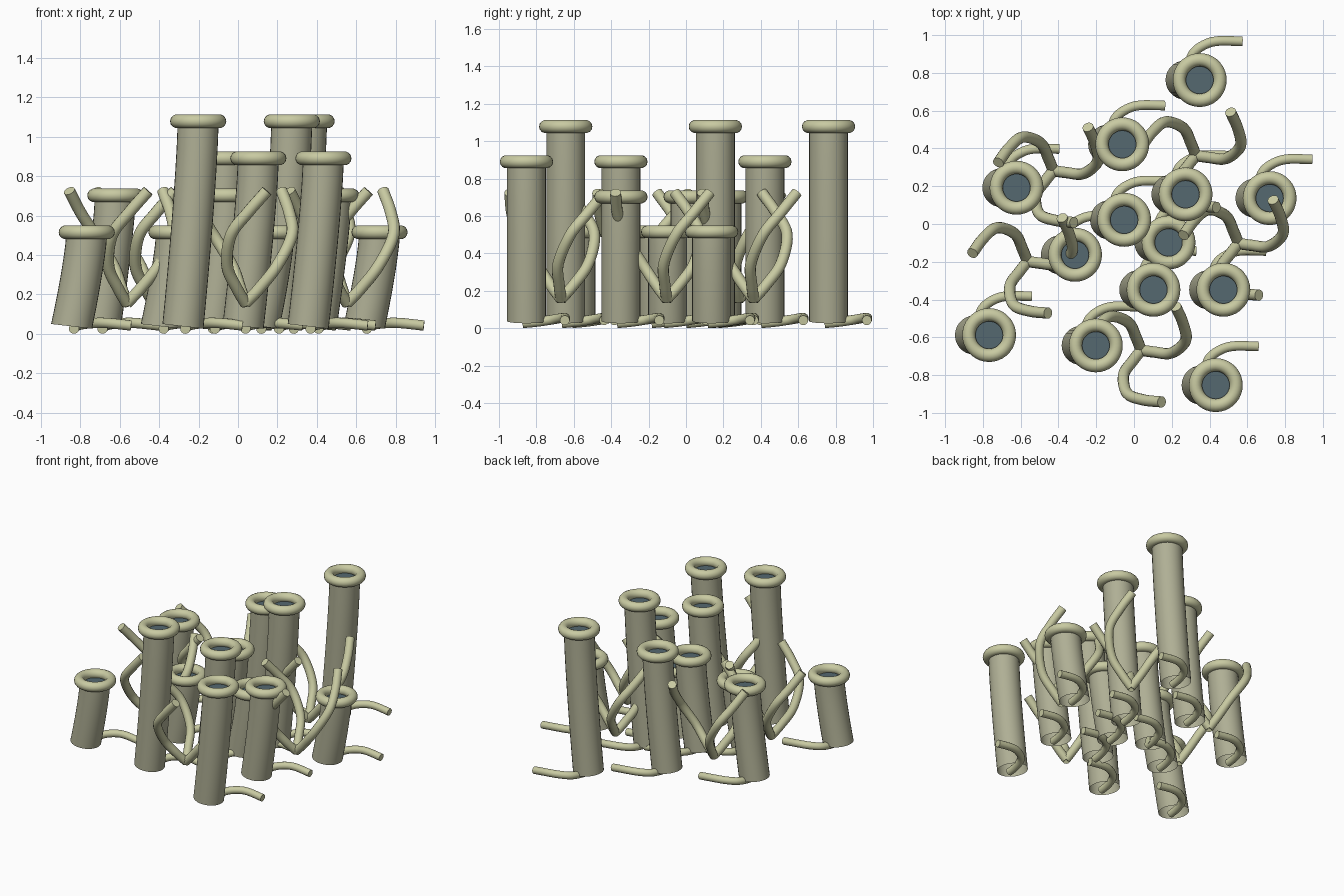
import bpy, bmesh, math
from mathutils import Vector

if "Cube" in bpy.data.objects:
    bpy.data.objects.remove(bpy.data.objects["Cube"])


def material(name, rgb):
    m = bpy.data.materials.new(name)
    m.diffuse_color = (*rgb, 1)
    m.use_nodes = True
    m.node_tree.nodes["Principled BSDF"].inputs["Base Color"].default_value = m.diffuse_color
    return m


PALE = material("pale_sage", (0.58, 0.59, 0.36))
SAGE = material("grey_sage", (0.43, 0.43, 0.30))
WATER = material("slate_blue", (0.09, 0.14, 0.16))


def finish(name, bm, mat):
    bmesh.ops.recalc_face_normals(bm, faces=bm.faces[:])
    me = bpy.data.meshes.new(name)
    bm.to_mesh(me)
    bm.free()
    me.materials.append(mat)
    ob = bpy.data.objects.new(name, me)
    bpy.context.collection.objects.link(ob)
    bpy.ops.object.select_all(action='DESELECT')
    ob.select_set(True)
    bpy.context.view_layer.objects.active = ob
    bpy.ops.object.shade_smooth_by_angle(angle=math.radians(40))
    return ob


def skin(bm, loops, capped=True):
    """Bridge rings of points into a tube."""
    rings = [[bm.verts.new(p) for p in loop] for loop in loops]
    n = len(rings[0])
    for a, b in zip(rings, rings[1:]):
        for i in range(n):
            j = (i + 1) % n
            bm.faces.new((a[i], a[j], b[j], b[i]))
    if capped:
        bm.faces.new(rings[0])
        bm.faces.new(rings[-1])


def smooth_path(pts, steps=6):
    """Catmull-Rom samples through the points."""
    p = [Vector(q) for q in pts]
    p = [2 * p[0] - p[1]] + p + [2 * p[-1] - p[-2]]
    out = []
    for a, b, c, d in zip(p, p[1:], p[2:], p[3:]):
        for k in range(steps):
            t = k / steps
            out.append(0.5 * (2 * b + (c - a) * t + (2 * a - 5 * b + 4 * c - d) * t * t
                              + (3 * b - a - 3 * c + d) * t ** 3))
    return out + [p[-2]]


def pipe(bm, pts, radius, sides=14):
    path = smooth_path(pts)
    loops, u = [], None
    for i, p in enumerate(path):
        t = (path[min(i + 1, len(path) - 1)] - path[max(i - 1, 0)]).normalized()
        u = t.orthogonal() if u is None else u - t * u.dot(t)
        u.normalize()
        v = t.cross(u)
        loops.append([p + radius * (math.cos(a) * u + math.sin(a) * v)
                      for a in (math.tau * k / sides for k in range(sides))])
    skin(bm, loops)


def column(x, y, top, idx):
    # leaning round trunk, open at the foot
    n, r, loops = 28, 0.104, []
    for k in range(9):
        t = k / 8
        cx = x - 0.077 * (1 - t) ** 1.3
        loops.append([(cx + r * math.cos(a), y + r * math.sin(a),
                       0.038 + (top - 0.045) * t - 0.012 * math.cos(a) * (1 - t))
                      for a in (math.tau * i / n for i in range(n))])
    bm = bmesh.new()
    skin(bm, loops, capped=False)
    finish(f"tube_body_{idx}", bm, SAGE)

    # rounded lip
    bpy.ops.mesh.primitive_torus_add(location=(x, y, top), major_radius=0.1075,
                                     minor_radius=0.035, major_segments=36, minor_segments=14)
    lip = bpy.context.object
    lip.name = f"tube_lip_{idx}"
    lip.data.materials.append(PALE)
    bpy.ops.object.shade_smooth_by_angle(angle=math.radians(60))

    # dark opening
    bpy.ops.mesh.primitive_cylinder_add(vertices=28, radius=0.09, depth=0.008,
                                        location=(x, y, top - 0.022))
    disc = bpy.context.object
    disc.name = f"tube_opening_{idx}"
    disc.data.materials.append(WATER)

    # hooked root at the foot
    bm = bmesh.new()
    root = [(-0.065, -0.02, 0.026), (-0.06, 0.06, 0.034), (-0.035, 0.14, 0.046),
            (0.025, 0.187, 0.054), (0.10, 0.207, 0.055), (0.225, 0.205, 0.042)]
    pipe(bm, [(x + a, y + b, c) for a, b, c in root], 0.026)
    finish(f"tube_root_{idx}", bm, PALE)


# three curved arms spiralling out of one foot
ARM = [(0, 0, 0.155), (0.07, -0.01, 0.23), (0.16, -0.015, 0.345),
       (0.235, 0.05, 0.50), (0.222, 0.142, 0.615), (0.183, 0.231, 0.725)]


def branch(x, y, idx):
    bm = bmesh.new()
    for k in range(3):
        c, s = math.cos(k * math.tau / 3), math.sin(k * math.tau / 3)
        pipe(bm, [(x + a * c - b * s, y + a * s + b * c, z) for a, b, z in ARM], 0.03)
    finish(f"branch_{idx}", bm, PALE)


# columns grouped by height
HEIGHTS = {
    1.078: [(0.345, 0.77), (0.27, 0.165), (-0.205, -0.635)],
    0.890: [(-0.065, 0.43), (0.10, -0.34), (0.43, -0.845)],
    0.702: [(-0.625, 0.20), (-0.055, 0.03), (0.47, -0.34)],
    0.515: [(0.715, 0.145), (0.18, -0.09), (-0.315, -0.155), (-0.77, -0.58)],
}
DX, DY = 0.003, -0.008
count = 0
for top, spots in HEIGHTS.items():
    for px, py in spots:
        count += 1
        column(px + DX, py + DY, top, count)

for i, (px, py) in enumerate([(-0.567, -0.19), (0.035, -0.66), (0.55, -0.095),
                              (0.325, 0.37), (-0.43, 0.29)], 1):
    branch(px + DX, py + DY, i)
